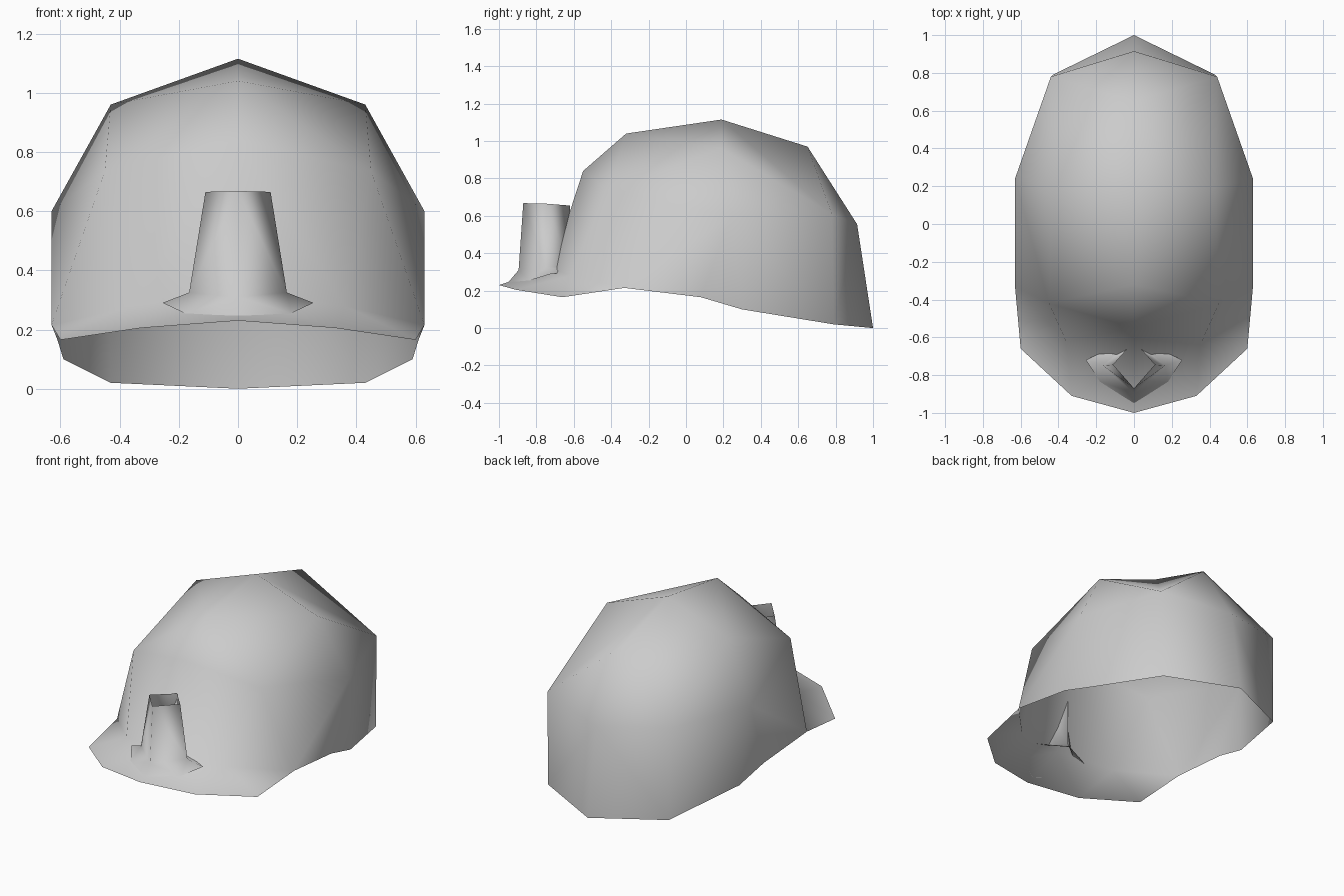
import bpy
import bmesh

cube = bpy.data.objects.get("Cube")
if cube:
    bpy.data.objects.remove(cube, do_unlink=True)

grey = bpy.data.materials.new("pale grey")
grey.use_nodes = True
colour = (0.6, 0.6, 0.6, 1)
grey.diffuse_color = colour
grey.node_tree.nodes["Principled BSDF"].inputs["Base Color"].default_value = colour


def finish(name, bm):
    mesh = bpy.data.meshes.new(name)
    for face in bm.faces:
        face.smooth = True
    bm.to_mesh(mesh)
    bm.free()
    mesh.materials.append(grey)
    obj = bpy.data.objects.new(name, mesh)
    bpy.context.collection.objects.link(obj)
    return obj


def half_shell(name, points, patches):
    """Build the left half from named points, then mirror it across x."""
    bm = bmesh.new()
    verts = {key: bm.verts.new(co) for key, co in points.items()}
    for patch in patches:
        bm.faces.new([verts[key] for key in patch.split()])
    copy = bmesh.ops.duplicate(bm, geom=bm.verts[:] + bm.faces[:])["geom"]
    for item in copy:
        if isinstance(item, bmesh.types.BMVert):
            item.co.x *= -1
    bmesh.ops.reverse_faces(bm, faces=[f for f in copy if isinstance(f, bmesh.types.BMFace)])
    bmesh.ops.remove_doubles(bm, verts=bm.verts[:], dist=0.001)
    bmesh.ops.recalc_face_normals(bm, faces=bm.faces[:])
    return finish(name, bm)


# Helmet dome and brim, an open low-poly shell
points = {
    "top": (0, 0.19, 1.115), "back_top": (0, 0.65, 0.97),
    "back": (0, 0.915, 0.555), "nape": (0, 1, 0),
    "front_top": (0, -0.32, 1.04), "forehead": (0, -0.55, 0.84),
    "joint": (0, -0.72, 0.32), "tip": (0, -1, 0.23),
    "side_top": (0.43, 0.19, 0.96), "side": (0.63, 0.24, 0.6),
    "back_corner": (0.44, 0.78, 0.61), "front_corner": (0.45, -0.42, 0.735),
    "rim_back": (0.43, 0.79, 0.02), "rim_mid": (0.59, 0.3, 0.1),
    "rim_side": (0.61, 0.08, 0.165), "temple": (0.63, -0.33, 0.215),
    "brim_side": (0.6, -0.66, 0.165), "brim_front": (0.33, -0.91, 0.205),
    "joint_side": (0.36, -0.62, 0.28),
}
patches = [
    "top side_top back_corner back_top", "top front_top side_top",
    "front_top front_corner side_top", "front_top forehead front_corner",
    "back_top back_corner back", "back back_corner rim_back nape",
    "side_top side back_corner", "side_top front_corner side",
    "side rim_mid rim_back back_corner", "side rim_side rim_mid",
    "side front_corner temple", "side temple rim_side",
    "forehead joint joint_side front_corner", "front_corner joint_side temple",
    "joint tip brim_front joint_side", "joint_side brim_front brim_side",
    "joint_side brim_side temple",
]
half_shell("helmet_shell", points, patches)

# Lamp: open tapered tube with a flared foot; levels run top to bottom
levels = {
    "lip": [(0, -0.87, 0.668), (0.11, -0.745, 0.665), (0, -0.62, 0.655)],
    "neck": [(0, -0.895, 0.31), (0.165, -0.75, 0.325), (0, -0.62, 0.33)],
    "foot": [(0, -0.95, 0.245), (0.255, -0.72, 0.29), (0, -0.6, 0.3)],
}
lamp_points = {f"{n}{i}": p for n, row in levels.items() for i, p in enumerate(row)}
lamp_points["foot_diag"] = (0.18, -0.835, 0.255)
lamp_patches = [f"lip{i} neck{i} neck{i + 1} lip{i + 1}" for i in range(2)]
lamp_patches += ["neck0 foot0 foot_diag", "neck0 foot_diag neck1",
                 "neck1 foot_diag foot1", "neck1 foot1 foot2 neck2"]
half_shell("lamp", lamp_points, lamp_patches)
